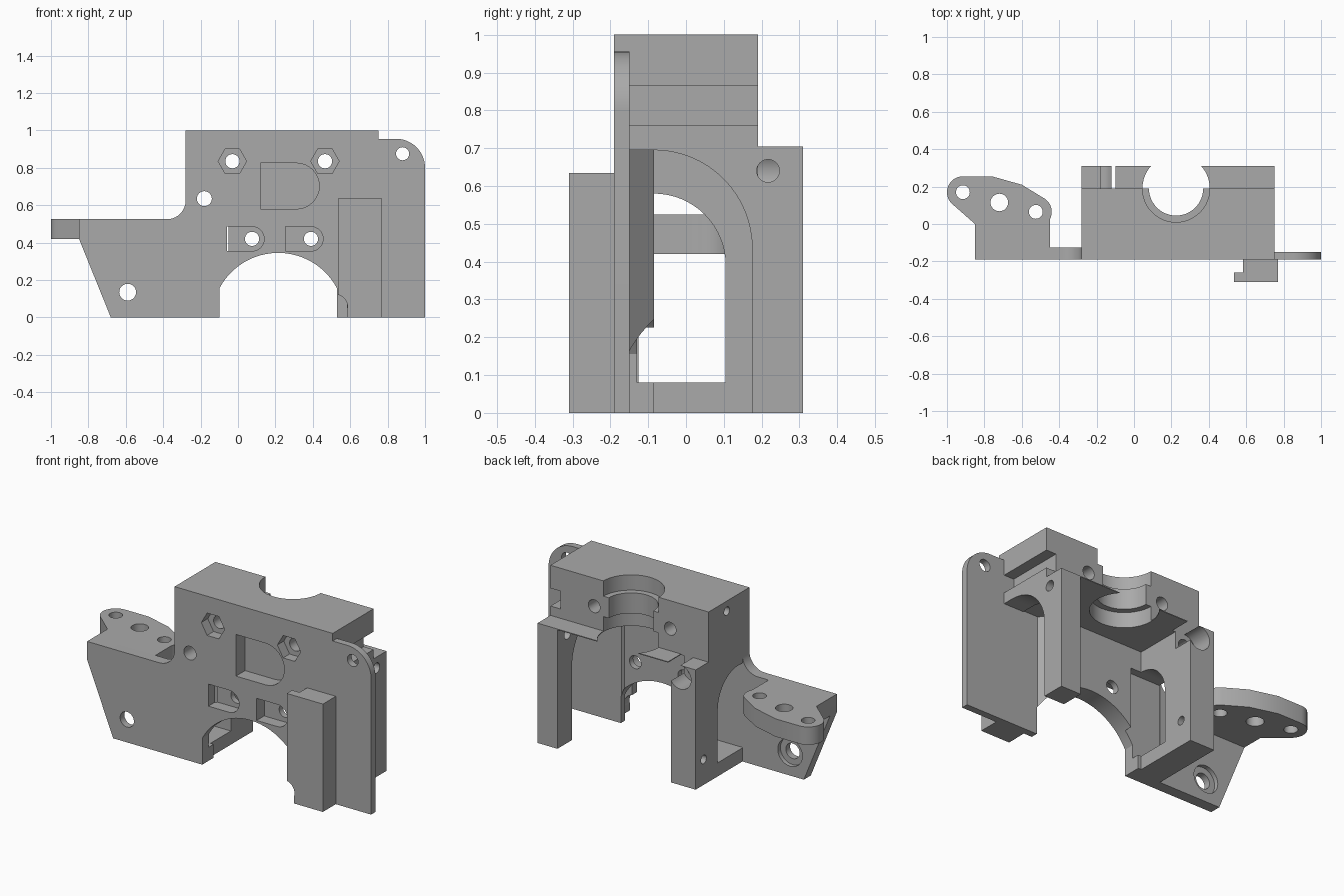
import bpy, bmesh
from math import cos, sin, radians

cube = bpy.data.objects.get("Cube")
if cube:
    bpy.data.objects.remove(cube, do_unlink=True)

GREY = (0.4, 0.4, 0.4, 1)
grey = bpy.data.materials.new("plain grey")
grey.use_nodes = True
grey.diffuse_color = GREY
grey.node_tree.nodes["Principled BSDF"].inputs["Base Color"].default_value = GREY

FRONT = -0.19


def arc(u, v, r, start, end, n=16):
    """Points along an arc, angles in degrees."""
    return [(u + r * cos(radians(start + (end - start) * i / n)),
             v + r * sin(radians(start + (end - start) * i / n))) for i in range(n + 1)]


def circle(u, v, r, n=32):
    return arc(u, v, r, 0, 360, n)[:-1]


def rect(u0, u1, v0, v1):
    return [(u0, v0), (u1, v0), (u1, v1), (u0, v1)]


def prism(name, outline, axis, t0, t1):
    """Extrude a flat outline along an axis from t0 to t1."""
    place = {"X": lambda u, v, t: (t, u, v),
             "Y": lambda u, v, t: (u, t, v),
             "Z": lambda u, v, t: (u, v, t)}[axis]
    bm = bmesh.new()
    rings = [[bm.verts.new(place(u, v, t)) for u, v in outline] for t in (t0, t1)]
    bm.faces.new(rings[0])
    bm.faces.new(rings[1])
    for i in range(len(outline)):
        j = (i + 1) % len(outline)
        bm.faces.new((rings[0][i], rings[0][j], rings[1][j], rings[1][i]))
    bmesh.ops.recalc_face_normals(bm, faces=bm.faces)
    mesh = bpy.data.meshes.new(name)
    bm.to_mesh(mesh)
    bm.free()
    mesh.materials.append(grey)
    obj = bpy.data.objects.new(name, mesh)
    bpy.context.collection.objects.link(obj)
    return obj


def cut(obj, outline, axis, t0, t1):
    """Subtract an extruded outline from a part."""
    cutter = prism("cutter", outline, axis, t0, t1)
    cutter.hide_render = True
    mod = obj.modifiers.new("cut", "BOOLEAN")
    mod.operation, mod.solver, mod.object = "DIFFERENCE", "EXACT", cutter
    bpy.context.view_layer.objects.active = obj
    bpy.ops.object.modifier_apply(modifier=mod.name)
    bpy.data.objects.remove(cutter, do_unlink=True)


def side_arch(y0, z0, z_mid, r):
    """Side opening with a quarter round at the upper back."""
    return [(y0, z0)] + [(-0.085 + r, z0)] + arc(-0.085, z_mid, r, 0, 90) + [(y0, z_mid + r)]


# Main block with the taller front and lower back legs
block = prism("main_block", [(FRONT, 0), (0.31, 0), (0.31, 0.705), (0.19, 0.705),
                             (0.19, 1), (FRONT, 1)], "X", -0.28, 0.75)

# Inner cavity with a chamfered corner behind the front wall
cut(block, [(-0.12, 0.4), (-0.12, -0.085), (0.46, -0.085), (0.525, -0.15),
            (0.62, -0.15), (0.62, 0.4)], "Z", -0.1, 0.7)

# Arched openings in the right and left walls
cut(block, side_arch(-0.15, -0.1, 0.435, 0.26), "X", 0.6, 0.9)
cut(block, side_arch(-0.13, 0.08, 0.39, 0.19), "X", -0.4, -0.05)

# Round arch at the bottom of the front wall
cut(block, [(-0.1, -0.1), (0.53, -0.1)] + arc(0.215, -0.011, 0.356, 28, 152, 24),
    "Y", -0.3, -0.05)

# Slot under the top on one side
cut(block, rect(-0.15, 0.3, 0.76, 0.865), "X", 0.685, 0.9)

# Stepped half-round seat at the top
for r, z0, z1 in ((0.18, 0.6, 0.79), (0.145, 0.75, 0.95), (0.18, 0.91, 1.1)):
    cut(block, circle(0.225, 0.19, r, 48), "Z", z0, z1)

# Hexagon nut pockets and their through holes
for x in (-0.03, 0.465):
    cut(block, circle(x, 0.835, 0.076, 6), "Y", -0.3, -0.13)
    cut(block, circle(x, 0.835, 0.038), "Y", -0.3, 0.4)

# Lower nut slots with rounded ends
for x in (0.075, 0.39):
    cut(block, [(x - 0.135, 0.355)] + arc(x, 0.42, 0.065, -90, 90)
        + [(x - 0.135, 0.485)], "Y", -0.3, -0.12)
    cut(block, circle(x, 0.42, 0.038), "Y", -0.3, 0)

# Central rounded pocket
cut(block, [(0.12, 0.58)] + arc(0.312, 0.7025, 0.1225, -90, 90) + [(0.12, 0.825)],
    "Y", -0.3, -0.105)

# Long screw hole in the left wall, with a wide open end at the back
cut(block, circle(-0.18, 0.635, 0.04), "Y", -0.3, 0.5)
cut(block, arc(-0.18, 0.635, 0.07, 90, 360, 24) + [(-0.1, 0.635), (-0.1, 0.75), (-0.18, 0.75)],
    "Y", 0.19, 0.5)

# Small sideways screw holes
cut(block, circle(0.217, 0.64, 0.03), "X", 0.55, 0.9)
cut(block, circle(0.235, 0.15, 0.025), "X", -0.4, 0)
cut(block, circle(0.02, 0.94, 0.025), "X", -0.4, -0.15)

# Left plate with a fillet into the block and a counterbored hole
left_plate = prism("left_plate", [(-0.28, 0), (-0.28, 0.625)]
                   + arc(-0.38, 0.625, 0.1, 0, -90)
                   + [(-0.85, 0.525), (-0.85, 0.42), (-0.68, 0)], "Y", FRONT, -0.125)
cut(left_plate, circle(-0.59, 0.135, 0.045), "Y", -0.3, 0)
cut(left_plate, circle(-0.59, 0.135, 0.08), "Y", -0.15, 0)

# Horizontal mounting wing with three holes
wing = prism("mounting_wing", [(-0.85, -0.125), (-0.45, -0.125), (-0.45, 0.01)]
             + arc(-0.525, 0.065, 0.085, -25, 55)
             + [(-0.6, 0.21), (-0.76, 0.255)]
             + arc(-0.915, 0.17, 0.085, 90, 230) + [(-0.85, 0)], "Z", 0.42, 0.525)
for x, y, r in ((-0.915, 0.17, 0.037), (-0.72, 0.115, 0.047), (-0.525, 0.065, 0.037)):
    cut(wing, circle(x, y, r), "Z", 0.3, 0.6)

# Right plate with a rounded upper corner
right_plate = prism("right_plate", [(0.75, 0), (1, 0)] + arc(0.845, 0.8, 0.155, 0, 90)
                    + [(0.75, 0.955)], "Y", FRONT, -0.15)
cut(right_plate, circle(0.88, 0.875, 0.035), "Y", -0.3, 0)

# Hooked front rail with a scooped lower lip
rail = prism("front_rail", [(0.535, -0.31), (0.77, -0.31), (0.77, FRONT), (0.583, FRONT),
                            (0.583, -0.26), (0.535, -0.26)], "Z", 0, 0.635)
cut(rail, circle(0.523, 0.06, 0.062), "Y", -0.4, -0.255)
cut(rail, rect(0.5, 0.582, -0.1, 0.06), "Y", -0.4, -0.255)

# Smooth the curved walls and keep the edges sharp
bpy.ops.object.select_all(action="DESELECT")
for obj in (block, left_plate, wing, right_plate, rail):
    obj.select_set(True)
bpy.context.view_layer.objects.active = block
bpy.ops.object.shade_smooth_by_angle(angle=radians(25))
